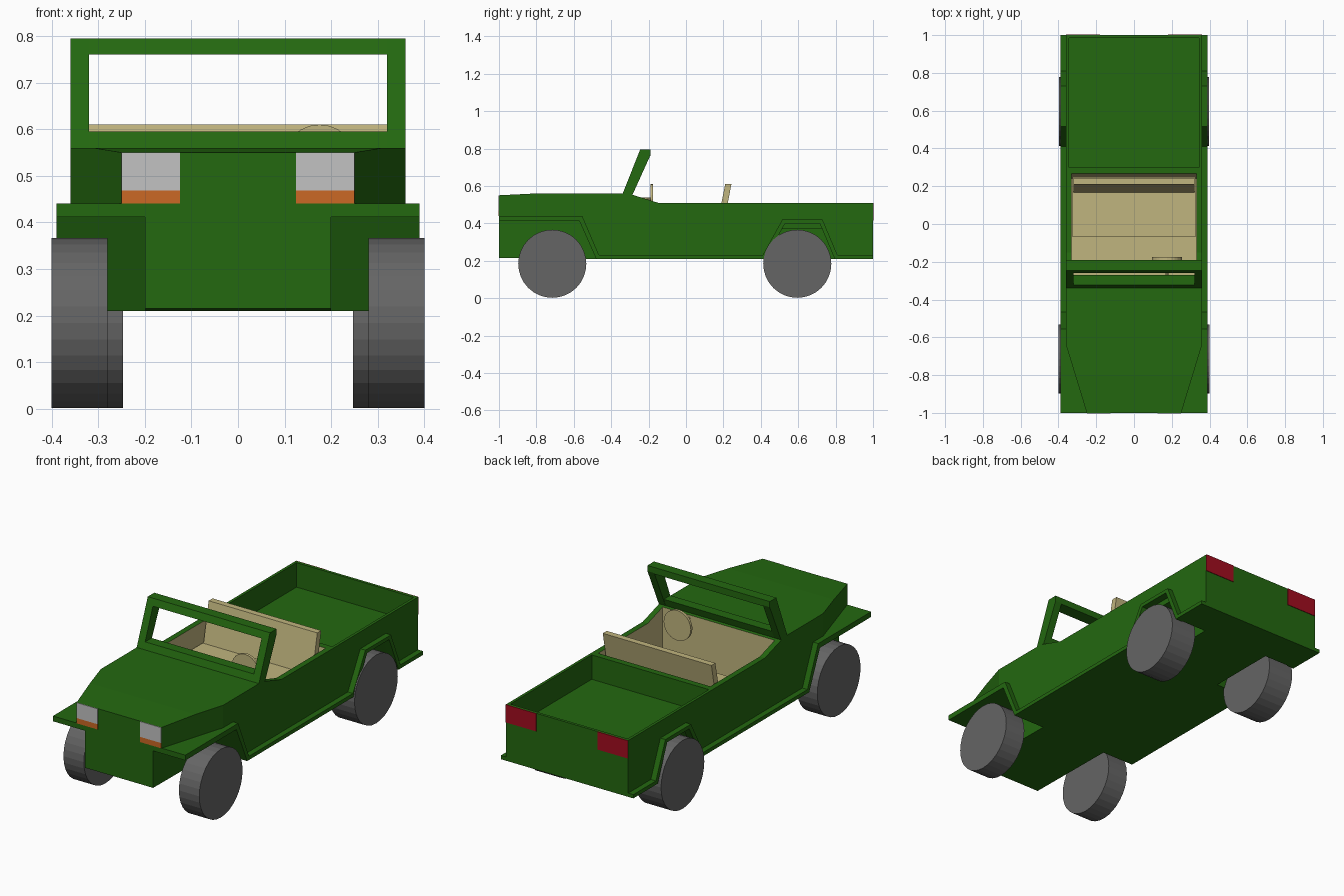
import bpy, bmesh
from math import pi
from mathutils import Matrix

cube = bpy.data.objects.get("Cube")
if cube:
    bpy.data.objects.remove(cube, do_unlink=True)


def material(name, rgb):
    m = bpy.data.materials.new(name)
    m.use_nodes = True
    m.diffuse_color = (*rgb, 1)
    m.node_tree.nodes["Principled BSDF"].inputs["Base Color"].default_value = (*rgb, 1)
    return m


GREEN = material("body green", (0.017, 0.138, 0.005))
TAN = material("interior tan", (0.53, 0.46, 0.21))
GREY = material("tyre grey", (0.13, 0.13, 0.13))
LAMP = material("lamp grey", (0.54, 0.54, 0.54))
ORANGE = material("indicator orange", (0.6, 0.14, 0.018))
RED = material("tail red", (0.36, 0.004, 0.014))


def finish(name, bm, mat):
    bmesh.ops.recalc_face_normals(bm, faces=bm.faces[:])
    mesh = bpy.data.meshes.new(name)
    bm.to_mesh(mesh)
    bm.free()
    mesh.materials.append(mat)
    ob = bpy.data.objects.new(name, mesh)
    bpy.context.scene.collection.objects.link(ob)
    return ob


def extrude(name, points, offset, mat):
    """Extrude a polygon of 3D points along an offset."""
    bm = bmesh.new()
    face = bm.faces.new([bm.verts.new(p) for p in points])
    out = bmesh.ops.extrude_face_region(bm, geom=[face])
    moved = [v for v in out["geom"] if isinstance(v, bmesh.types.BMVert)]
    bmesh.ops.translate(bm, verts=moved, vec=offset)
    return finish(name, bm, mat)


def prism(name, profile, x0, x1, mat):
    """Side profile in (y, z), extruded across x."""
    return extrude(name, [(x0, y, z) for y, z in profile], (x1 - x0, 0, 0), mat)


def box(name, xs, ys, zs, mat):
    return prism(name, [(ys[0], zs[0]), (ys[1], zs[0]), (ys[1], zs[1]), (ys[0], zs[1])], *xs, mat)


def cylinder(name, radius, depth, centre, axis, sides, mat):
    bm = bmesh.new()
    turn = Matrix.Rotation(pi / 2, 4, "Y" if axis == "x" else "X")
    bmesh.ops.create_cone(bm, cap_ends=True, segments=sides, radius1=radius, radius2=radius,
                          depth=depth, matrix=Matrix.Translation(centre) @ turn)
    return finish(name, bm, mat)


def cut(target, cutter):
    mod = target.modifiers.new("cut", "BOOLEAN")
    mod.operation = "DIFFERENCE"
    mod.solver = "EXACT"
    mod.material_mode = "TRANSFER"
    mod.object = cutter
    cutter.hide_render = True
    bpy.context.view_layer.objects.active = target
    bpy.ops.object.modifier_apply(modifier=mod.name)
    bpy.data.objects.remove(cutter, do_unlink=True)


# Main body: solid side profile
body = prism("body", [(-1, 0.215), (-0.47, 0.21), (1, 0.21), (1, 0.51), (-0.15, 0.51),
                      (-0.31, 0.56), (-0.8, 0.56), (-1, 0.55)], -0.36, 0.36, GREEN)

# Cockpit and cargo bed
cut(body, prism("cockpit_cut", [(-0.275, 0.24), (0.24, 0.24), (0.285, 0.7), (-0.275, 0.7)],
                -0.33, 0.33, TAN))
cut(body, box("bed_cut", (-0.345, 0.345), (0.3, 0.985), (0.38, 0.7), GREEN))

for s in (-1, 1):
    # Wheel wells and tapered nose
    cut(body, prism("front_well_cut", [(-1.1, 0.1), (-1.1, 0.425), (-0.565, 0.425),
                                       (-0.475, 0.2), (-0.475, 0.1)], s * 0.2, s * 0.5, GREEN))
    cut(body, prism("rear_well_cut", [(0.41, 0.1), (0.42, 0.21), (0.5, 0.37), (0.73, 0.37),
                                      (0.8, 0.21), (0.81, 0.1)], s * 0.2, s * 0.355, GREEN))
    cut(body, prism("rear_arch_cut", [(0.36, 0.1), (0.42, 0.21), (0.525, 0.41), (0.72, 0.41),
                                      (0.8, 0.21), (0.84, 0.1)], s * 0.35, s * 0.5, GREEN))
    cut(body, extrude("nose_cut", [(s * 0.25, -1, 0.42), (s * 0.22, -1.1, 0.42),
                                   (s * 0.5, -1.1, 0.42), (s * 0.5, -0.64, 0.42),
                                   (s * 0.36, -0.64, 0.42)], (0, 0, 0.3), GREEN))

for side, s in (("right", -1), ("left", 1)):
    # Continuous flare: front fender, running board, rear arch
    prism("side_flare_" + side,
          [(-1, 0.44), (-0.555, 0.44), (-0.465, 0.23), (0.41, 0.23), (0.515, 0.42),
           (0.73, 0.42), (0.81, 0.23), (1, 0.23), (1, 0.21), (0.795, 0.21), (0.715, 0.4),
           (0.53, 0.4), (0.425, 0.21), (-0.48, 0.21), (-0.57, 0.412), (-1, 0.412)],
          s * 0.35, s * 0.39, GREEN)
    prism("front_fender_" + side,
          [(-1, 0.44), (-0.555, 0.44), (-0.465, 0.23), (-0.465, 0.21), (-0.48, 0.21),
           (-0.57, 0.412), (-1, 0.412)], s * 0.19, s * 0.35, GREEN)

    # Wheels
    cylinder("front_wheel_" + side, 0.182, 0.12, (s * 0.34, -0.715, 0.184), "x", 32, GREY)
    cylinder("rear_wheel_" + side, 0.182, 0.15, (s * 0.322, 0.595, 0.184), "x", 32, GREY)

    # Lamps
    box("headlight_" + side, (s * 0.125, s * 0.25), (-1.003, -0.998), (0.468, 0.55), LAMP)
    box("indicator_" + side, (s * 0.125, s * 0.25), (-1.003, -0.998), (0.44, 0.468), ORANGE)
    box("tail_light_" + side, (s * 0.18, s * 0.36), (0.998, 1.003), (0.415, 0.51), RED)

    # Windscreen posts
    prism("windscreen_post_" + side, [(-0.34, 0.555), (-0.245, 0.795), (-0.19, 0.795),
                                      (-0.19, 0.765), (-0.285, 0.555)], s * 0.32, s * 0.36, GREEN)

# Windscreen rails
prism("windscreen_top_rail", [(-0.259, 0.76), (-0.245, 0.795), (-0.19, 0.795), (-0.19, 0.76)],
      -0.32, 0.32, GREEN)
prism("windscreen_bottom_rail", [(-0.34, 0.555), (-0.324, 0.595), (-0.27, 0.595), (-0.285, 0.555)],
      -0.32, 0.32, GREEN)

# Bench seat
box("seat_cushion", (-0.325, 0.325), (-0.07, 0.25), (0.235, 0.4), TAN)
prism("seat_back", [(0.165, 0.39), (0.21, 0.61), (0.243, 0.61), (0.2, 0.39)], -0.32, 0.32, TAN)

# Steering wheel and column
cylinder("steering_wheel", 0.08, 0.014, (0.175, -0.183, 0.53), "y", 24, TAN)
cylinder("steering_column", 0.008, 0.1, (0.175, -0.235, 0.53), "y", 8, TAN)
